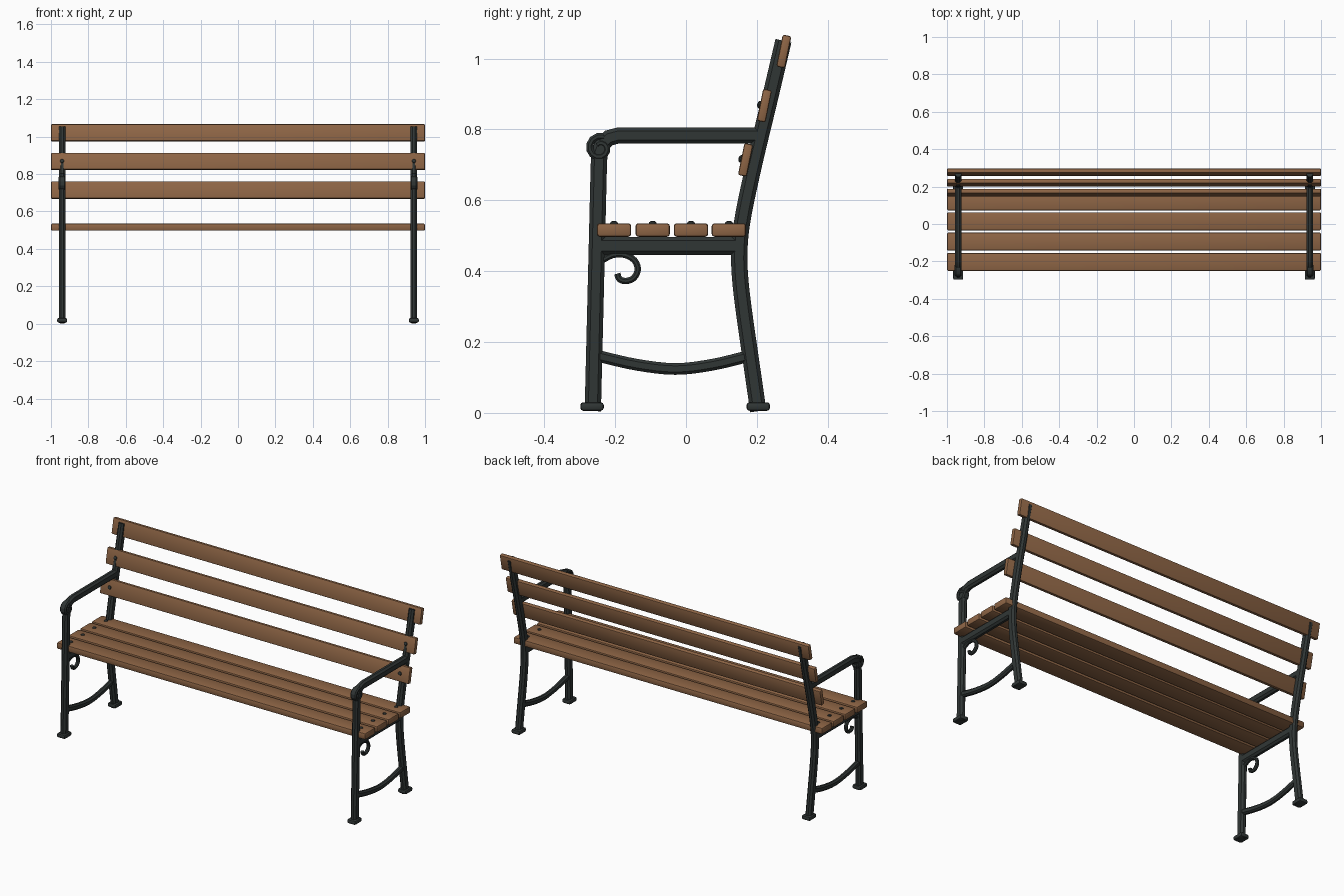
import bpy, bmesh, math
from mathutils import Vector, Matrix

if "Cube" in bpy.data.objects:
    bpy.data.objects.remove(bpy.data.objects["Cube"])


def material(name, rgb):
    m = bpy.data.materials.new(name)
    m.diffuse_color = (*rgb, 1)
    m.use_nodes = True
    m.node_tree.nodes["Principled BSDF"].inputs["Base Color"].default_value = m.diffuse_color
    return m


WOOD = material("wood", (0.27, 0.13, 0.06))
IRON = material("dark_iron", (0.03, 0.037, 0.036))


def finish(bm, name, mat, smooth=True):
    bmesh.ops.recalc_face_normals(bm, faces=bm.faces)
    me = bpy.data.meshes.new(name)
    bm.to_mesh(me)
    bm.free()
    me.materials.append(mat)
    ob = bpy.data.objects.new(name, me)
    bpy.context.collection.objects.link(ob)
    if smooth:
        bpy.ops.object.select_all(action='DESELECT')
        ob.select_set(True)
        bpy.context.view_layer.objects.active = ob
        bpy.ops.object.shade_smooth_by_angle(angle=math.radians(30))
    return ob


def box(name, size, loc, mat, tilt=0, bevel=0.006):
    bm = bmesh.new()
    bmesh.ops.create_cube(bm, size=1, matrix=Matrix.Diagonal((*size, 1)))
    bmesh.ops.bevel(bm, geom=bm.edges[:], offset=bevel, segments=2,
                    profile=0.5, affect='EDGES')
    bm.transform(Matrix.Translation(loc) @ Matrix.Rotation(tilt, 4, 'X'))
    return finish(bm, name, mat)


def spline(pts, n=4):
    """Catmull-Rom through (y, z) points."""
    p = [Vector(q) for q in pts]
    p = [2 * p[0] - p[1]] + p + [2 * p[-1] - p[-2]]
    out = []
    for a, b, c, d in zip(p, p[1:], p[2:], p[3:]):
        for i in range(n):
            t = i / n
            out.append(0.5 * (2 * b + (c - a) * t + (2 * a - 5 * b + 4 * c - d) * t * t
                              + (3 * b - a - 3 * c + d) * t ** 3))
    return out + [p[-2]]


def bar(name, x, pts, width, depth, chamfer=0.3):
    """Sweep a chamfered rectangle along a path in the side plane."""
    p = [Vector(q) for q in pts]
    w, d = width / 2, depth / 2
    c = chamfer * min(width, depth)
    prof = [(w, d - c), (w - c, d), (c - w, d), (-w, d - c),
            (-w, c - d), (c - w, -d), (w - c, -d), (w, c - d)]
    bm = bmesh.new()
    rings = []
    for i, q in enumerate(p):
        t = (p[min(i + 1, len(p) - 1)] - p[max(i - 1, 0)]).normalized()
        n = Vector((-t.y, t.x))
        rings.append([bm.verts.new((x + u, q.x + n.x * v, q.y + n.y * v))
                      for u, v in prof])
    for a, b in zip(rings, rings[1:]):
        for k in range(8):
            bm.faces.new((a[k], a[k - 1], b[k - 1], b[k]))
    bm.faces.new(rings[0])
    bm.faces.new(rings[-1])
    return finish(bm, name, IRON)


def bolt(name, loc, tilt):
    bm = bmesh.new()
    bmesh.ops.create_uvsphere(bm, u_segments=10, v_segments=6, radius=1)
    bm.transform(Matrix.Translation(loc) @ Matrix.Rotation(tilt, 4, 'X')
                 @ Matrix.Diagonal((0.011, 0.011, 0.007, 1)))
    return finish(bm, name, IRON)


SEAT_Y = [-0.203, -0.094, 0.014, 0.121]
BACK = [(0.168, 0.714), (0.221, 0.867), (0.276, 1.02)]
LEAN = -0.2

# Wooden slats
for i, y in enumerate(SEAT_Y):
    box(f"seat_slat_{i}", (2, 0.097, 0.038), (0, y, 0.516), WOOD, bevel=0.008)
for i, (y, z) in enumerate(BACK):
    box(f"back_slat_{i}", (2, 0.025, 0.092), (0, y, z), WOOD, LEAN)

# Iron side frames
for side, x in (("left", -0.94), ("right", 0.94)):
    # front leg bending into the armrest
    bar(f"{side}_front_leg_armrest", x,
        [(-0.263, 0.005), (-0.254, 0.37), (-0.246, 0.70), (-0.244, 0.735),
         (-0.235, 0.760), (-0.217, 0.776), (-0.19, 0.783), (0.0, 0.783), (0.2, 0.783)],
        0.034, 0.046)
    # rear leg continuing into the back support
    bar(f"{side}_rear_leg_back_post", x,
        spline([(0.204, 0.005), (0.183, 0.15), (0.163, 0.29), (0.152, 0.39),
                (0.151, 0.47), (0.162, 0.56), (0.195, 0.714), (0.235, 0.88),
                (0.275, 1.05)]), 0.034, 0.046)
    bar(f"{side}_seat_rail", x, [(-0.245, 0.471), (0.15, 0.471)], 0.034, 0.05)
    bar(f"{side}_stretcher", x,
        spline([(-0.25, 0.161), (-0.14, 0.136), (-0.03, 0.124),
                (0.075, 0.136), (0.18, 0.161)]), 0.026, 0.033)
    # scroll under the seat
    bar(f"{side}_seat_scroll", x,
        spline([(-0.235, 0.432), (-0.205, 0.446), (-0.172, 0.446), (-0.145, 0.430),
                (-0.136, 0.404), (-0.148, 0.380), (-0.17, 0.372), (-0.188, 0.378),
                (-0.194, 0.393)], 3), 0.02, 0.018)
    # curl at the armrest front
    curl = []
    for k in range(15):
        a = math.radians(70 + k * 30)
        r = 0.035 - 0.0016 * k
        curl.append((-0.243 + r * math.cos(a), 0.747 + r * math.sin(a)))
    bar(f"{side}_armrest_curl", x, curl, 0.038, 0.02)
    # feet
    for part, y in (("front", -0.265), ("rear", 0.204)):
        box(f"{side}_{part}_foot", (0.054, 0.066, 0.024), (x, y, 0.018), IRON, bevel=0.008)
    # bolt heads
    for i, y in enumerate(SEAT_Y):
        bolt(f"{side}_seat_bolt_{i}", (x, y, 0.535), 0)
    for i, (y, z) in enumerate(BACK):
        off = Matrix.Rotation(LEAN, 3, 'X') @ Vector((0, -0.0135, 0))
        bolt(f"{side}_back_bolt_{i}", Vector((x, y, z)) + off, math.pi / 2 + LEAN)
